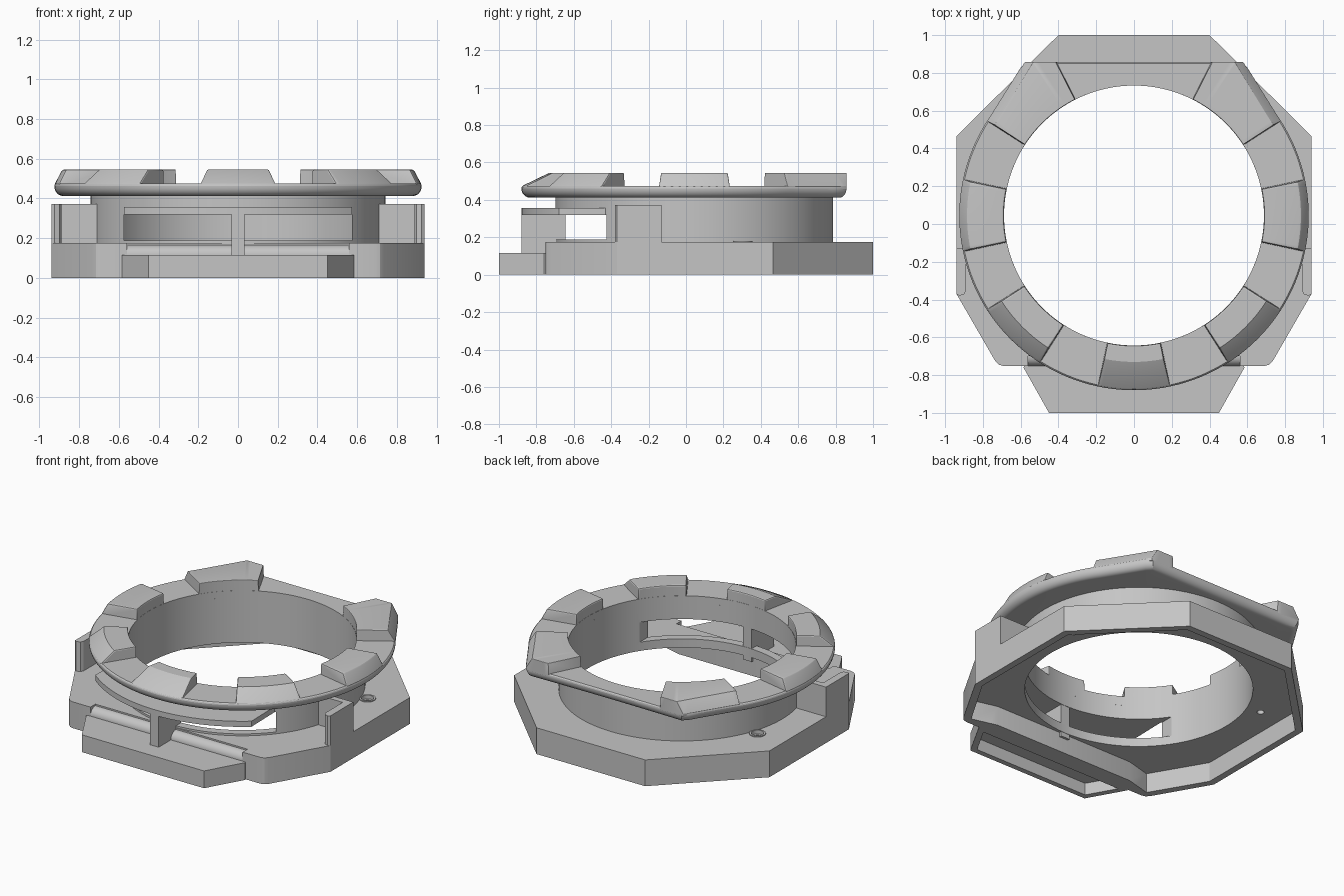
import bpy, bmesh, math
from mathutils import Vector

if "Cube" in bpy.data.objects:
    bpy.data.objects.remove(bpy.data.objects["Cube"])

CY = 0.045               # ring centre in y
RI, RT, RF = 0.688, 0.742, 0.925   # bore, tube and flange radii
BACK = 0.858             # flat cut at the back of the flange
CEIL = 0.13              # underside of the hollow base

grey = bpy.data.materials.new("plain_grey")
grey.diffuse_color = (0.56, 0.56, 0.56, 1)
grey.use_nodes = True
grey.node_tree.nodes["Principled BSDF"].inputs["Base Color"].default_value = grey.diffuse_color


def finish(name, bm):
    bmesh.ops.recalc_face_normals(bm, faces=bm.faces)
    me = bpy.data.meshes.new(name)
    bm.to_mesh(me)
    bm.free()
    me.materials.append(grey)
    ob = bpy.data.objects.new(name, me)
    bpy.context.collection.objects.link(ob)
    return ob


def prism(name, pts, z0, z1):
    bm = bmesh.new()
    f = bm.faces.new([bm.verts.new((x, y, z0)) for x, y in pts])
    r = bmesh.ops.extrude_face_region(bm, geom=[f])
    bmesh.ops.translate(bm, vec=(0, 0, z1 - z0),
                        verts=[v for v in r["geom"] if isinstance(v, bmesh.types.BMVert)])
    return finish(name, bm)


def box(name, x0, x1, y0, y1, z0, z1):
    return prism(name, [(x0, y0), (x1, y0), (x1, y1), (x0, y1)], z0, z1)


def arc(r, a0, a1, n, cx=0, cy=CY):
    return [(cx + r * math.cos(math.radians(a0 + (a1 - a0) * i / n)),
             cy + r * math.sin(math.radians(a0 + (a1 - a0) * i / n))) for i in range(n + 1)]


def disc(name, r, z0, z1, cx=0, cy=CY, n=128):
    return prism(name, arc(r, 0, 360, n, cx, cy)[:-1], z0, z1)


def mirrored(half):
    return half + [(-x, y) for x, y in reversed(half)]


def apply_modifiers(ob):
    dg = bpy.context.evaluated_depsgraph_get()
    me = bpy.data.meshes.new_from_object(ob.evaluated_get(dg))
    ob.modifiers.clear()
    ob.data = me


def cut(ob, *cutters):
    for c in cutters:
        m = ob.modifiers.new("cut", "BOOLEAN")
        m.operation, m.solver, m.object = "DIFFERENCE", "EXACT", c
    apply_modifiers(ob)
    for c in cutters:
        bpy.data.objects.remove(c)
    return ob


def rim(a):
    """Flange radius at angle a: round, with straight shoulders towards the back."""
    a %= 360
    if 90 < a < 270:
        a = 180 - a
    if 32.4 < a <= 90:
        p, d = Vector((0.78, 0.495)), Vector((-0.20, 0.32))
        c, s = math.cos(math.radians(a)), math.sin(math.radians(a))
        return max(RF, (p.x * d.y - p.y * d.x) / (c * d.y - s * d.x))
    return RF


def sweep(name, rows_in, closed):
    """Skin a row of cross-sections given as lists of (angle, radius, z)."""
    bm = bmesh.new()
    rows = [[bm.verts.new((r * math.cos(math.radians(a)),
                           CY + r * math.sin(math.radians(a)), z)) for a, r, z in sec]
            for sec in rows_in]
    n = len(rows[0])
    for i in range(len(rows) if closed else len(rows) - 1):
        p, q = rows[i], rows[(i + 1) % len(rows)]
        for j in range(n):
            k = (j + 1) % n
            bm.faces.new((p[j], p[k], q[k], q[j]))
    if not closed:
        bm.faces.new(rows[0])
        bm.faces.new(rows[-1])
        # flat cut along the back
        bmesh.ops.bisect_plane(bm, geom=bm.verts[:] + bm.edges[:] + bm.faces[:],
                               plane_co=(0, BACK, 0), plane_no=(0, 1, 0), clear_outer=True)
        bmesh.ops.holes_fill(bm, edges=[e for e in bm.edges if e.is_boundary], sides=0)
    return finish(name, bm)


# Base plate, hollow underneath, with a notch for the front latch
HX, HY = 0.74, 0.305     # screw hole position
base = prism("base_plate", mirrored([(0.4, 1.0), (0.94, 0.465), (0.94, -0.37), (0.735, -0.725),
                                     (0.715, -0.745), (0.69, -0.752), (0.56, -0.752),
                                     (0.56, -0.70)]), 0, 0.175)
under = prism("under_cutter", mirrored([(0.383, 0.955), (0.895, 0.445), (0.895, -0.357),
                                        (0.69, -0.705), (0.52, -0.66)]), -0.1, CEIL)
holes = [disc("hole_cutter", 0.022, 0.05, 0.3, s * HX, HY, 24) for s in (-1, 1)]
sinks = [disc("sink_cutter", 0.04, 0.155, 0.3, s * HX, HY, 24) for s in (-1, 1)]
cut(base, under, disc("bore_cutter", RI, -0.1, 0.5), *holes, *sinks)

# Raised collars around the screw holes
for s, side in ((-1, "left"), (1, "right")):
    collar = disc("screw_collar_" + side, 0.05, 0.165, 0.181, s * HX, HY, 32)
    cut(collar, disc("collar_cutter", 0.038, 0.1, 0.3, s * HX, HY, 32))

# Front latch plate, hollow underneath
latch = prism("latch_plate", mirrored([(0.45, -1.0), (0.585, -0.76), (0.56, -0.70)]), 0, 0.115)
cut(latch, prism("latch_cutter", mirrored([(0.425, -0.965), (0.53, -0.78)]), -0.1, 0.08))

# Rounded step between latch and base
bm = bmesh.new()
prof = [(-0.69, 0.10), (-0.752, 0.10)] + [
    (-0.70 - 0.052 * math.cos(t * math.pi / 20), 0.115 + 0.05 * math.sin(t * math.pi / 20))
    for t in range(11)] + [(-0.69, 0.165)]
ends = [[bm.verts.new((x, y, z)) for y, z in prof] for x in (-0.56, 0.56)]
for e in ends:
    bm.faces.new(e)
for j in range(len(prof)):
    k = (j + 1) % len(prof)
    bm.faces.new((ends[0][j], ends[0][k], ends[1][k], ends[1][j]))
finish("latch_roll", bm)

# Tube wall with a wide front window
tube = disc("tube_wall", RT, 0.15, 0.43)
cut(tube, disc("tube_cutter", RI, 0, 0.6),
    box("window_cutter", -0.575, 0.575, -1, -0.25, 0.188, 0.32))

# Curved shelf over the window and its centre post
a0, a1 = math.degrees(math.asin(0.575 / 0.925)), math.degrees(math.asin(0.575 / 0.742))
prism("window_shelf", arc(RF, 270 - a0, 270 + a0, 32)
      + arc(0.735, 270 + a1, 270 - a1, 32), 0.32, 0.357)
box("window_post", -0.032, 0.032, -0.88, -0.645, 0.10, 0.322)

# L-shaped side tabs
for s, side in ((-1, "left"), (1, "right")):
    pts = [(0.71, -0.13), (0.71, -0.17), (0.89, -0.17), (0.89, -0.355), (0.90, -0.372),
           (0.925, -0.38), (0.94, -0.37), (0.94, -0.13)]
    prism("side_tab_" + side, [(s * x, y) for x, y in pts], 0.15, 0.372)

# Flange with a rounded lower rim, flat across the back
secs = []
for i in range(144):
    a = i * 2.5
    R = rim(a)
    s = math.sin(math.radians(a))
    if s > 0.5:
        R = min(R, (BACK - CY) / s)
    lower = [(R - 0.045 + 0.045 * math.sin(t * math.pi / 16),
              0.462 - 0.05 * math.cos(t * math.pi / 16)) for t in range(9)]
    secs.append([(a, r, z) for r, z in
                 [(RI, 0.412)] + lower + [(R - 0.002, 0.469), (R - 0.008, 0.475), (RI, 0.475)]])
sweep("flange", secs, True)

# Seven raised lugs: centre angle, half width, width of the outer slope
lugs = [("front", 270, 12, 0.15), ("front_right", 315, 12.5, 0.09), ("front_left", 225, 12.5, 0.09),
        ("right", 0, 12, 0.04), ("left", 180, 12, 0.04),
        ("back_right", 48, 15.3, 0.045), ("back_left", 132, 15.3, 0.045)]
for name, mid, half, slope in lugs:
    secs = []
    for i in range(19):
        t = i / 9 - 1
        a, b = mid + t * half, mid + t * (half - 0.3)
        R, Rb = rim(a), rim(b)
        secs.append([(a, RI + 0.001, 0.455), (a, R - 0.004, 0.455), (a, R - 0.003, 0.474),
                     (b, Rb - slope, 0.545), (b, RI + 0.001, 0.545)])
    lug = sweep("lug_" + name, secs, False)
    bev = lug.modifiers.new("soft_edges", "BEVEL")
    bev.width, bev.segments, bev.limit_method = 0.008, 2, "ANGLE"
    bev.angle_limit = math.radians(50)
    apply_modifiers(lug)

# Smooth the round surfaces, keep the edges crisp
bpy.ops.object.select_all(action="DESELECT")
for ob in bpy.context.scene.objects:
    ob.select_set(True)
    bpy.context.view_layer.objects.active = ob
bpy.ops.object.shade_smooth_by_angle(angle=math.radians(20))
